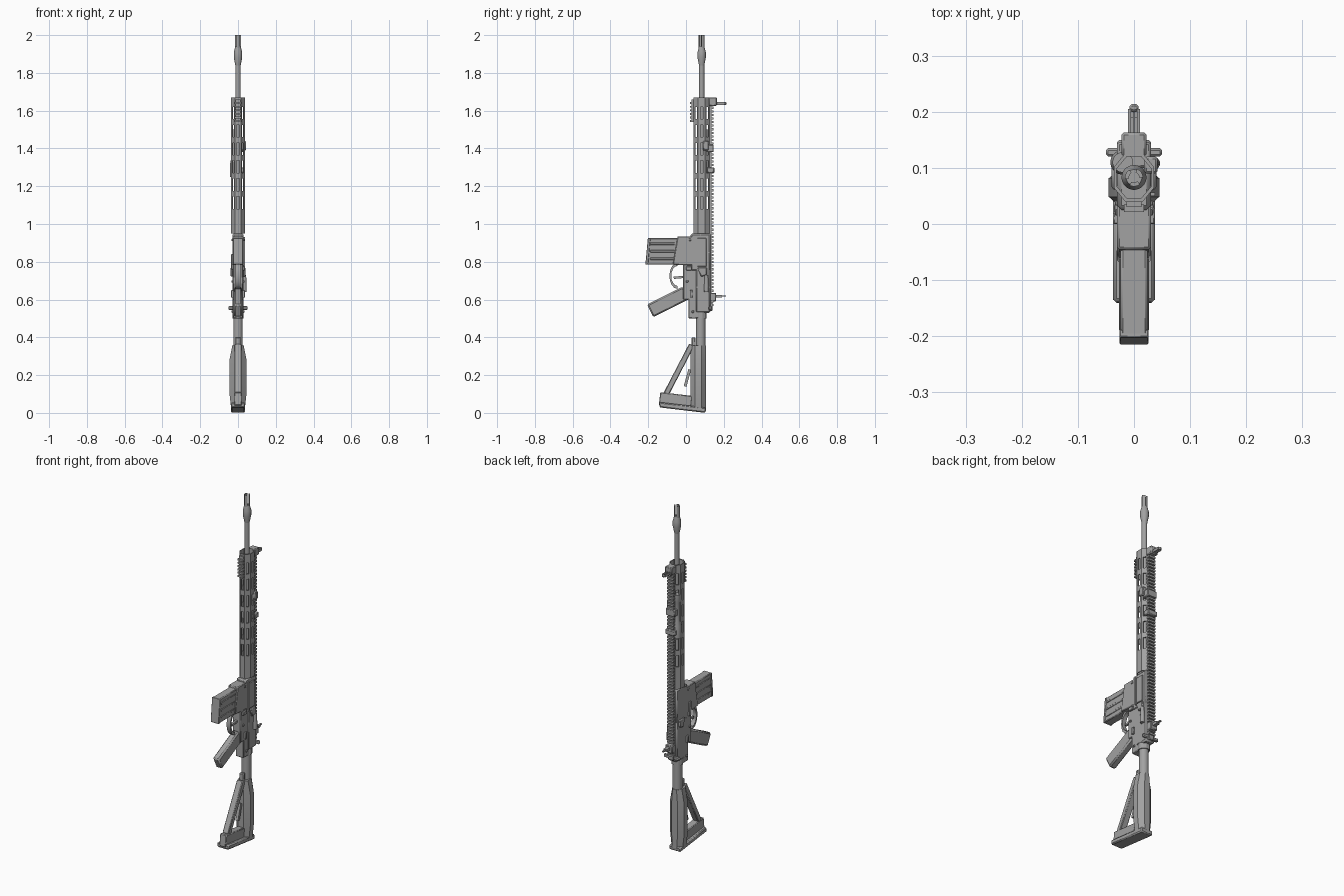
import bpy, bmesh, math
from mathutils import Matrix, Vector

default_cube = bpy.data.objects.get("Cube")
if default_cube:
    bpy.data.objects.remove(default_cube, do_unlink=True)

grey = bpy.data.materials.new("metal_grey")
grey.use_nodes = True
grey.diffuse_color = (0.36, 0.36, 0.36, 1)
for node in grey.node_tree.nodes:
    if node.type == 'BSDF_PRINCIPLED':
        node.inputs["Base Color"].default_value = grey.diffuse_color

BORE = 0.083          # depth of the barrel axis
BARREL = 0.014        # barrel radius
GUARD_BASE, GUARD_TIP = 0.95, 1.67
RAIL_BASE, RAIL_TOP = 0.12, 0.146
BODY = 0.03           # half width of the receiver
PITCH = 0.019         # spacing of rail teeth
parts = []


def finish(name, bm, bevel=0):
    """Turn a bmesh into an object with the grey material."""
    bmesh.ops.recalc_face_normals(bm, faces=bm.faces)
    mesh = bpy.data.meshes.new(name)
    bm.to_mesh(mesh)
    bm.free()
    mesh.materials.append(grey)
    part = bpy.data.objects.new(name, mesh)
    bpy.context.collection.objects.link(part)
    parts.append(part)
    if bevel:
        modifier = part.modifiers.new("bevel", 'BEVEL')
        modifier.width, modifier.segments = bevel, 1
        modifier.limit_method = 'ANGLE'
        modifier.angle_limit = math.radians(40)
    return part


def add_box(bm, low, high, turn=Matrix()):
    low, high = Vector(low), Vector(high)
    place = Matrix.Translation((low + high) / 2) @ Matrix.Diagonal((*(high - low), 1))
    bmesh.ops.create_cube(bm, size=1, matrix=turn @ place)


def slab(name, y, z, half, x=0, bevel=0, copies=1):
    """Box of a given half width, repeated upward at the rail pitch."""
    bm = bmesh.new()
    for k in range(copies):
        rise = k * PITCH
        add_box(bm, (x - half, y[0], z[0] + rise), (x + half, y[1], z[1] + rise))
    return finish(name, bm, bevel)


def loft(name, rings, wrap=False, bevel=0):
    """Skin a row of rings, either capped or closed on itself."""
    bm = bmesh.new()
    loops = [[bm.verts.new(point) for point in ring] for ring in rings]
    pairs = list(zip(loops, loops[1:]))
    if wrap:
        pairs.append((loops[-1], loops[0]))
    else:
        bm.faces.new(loops[0])
        bm.faces.new(loops[-1])
    for a, b in pairs:
        for i in range(len(a)):
            bm.faces.new((a[i - 1], a[i], b[i], b[i - 1]))
    return finish(name, bm, bevel)


def side_plate(name, outline, half, bevel=0):
    return loft(name, [[(x, y, z) for y, z in outline] for x in (-half, half)], bevel=bevel)


def bar(name, start, end, thick, half, bevel=0):
    """Straight member between two side-on points."""
    start, end = Vector(start), Vector(end)
    edge = (end - start).orthogonal().normalized() * thick / 2
    side_plate(name, [start - edge, end - edge, end + edge, start + edge], half, bevel)


def oval(z, rx, ry, sides, x=0, y=BORE):
    """Ring whose flat sides touch the given radii."""
    grow = 1 / math.cos(math.pi / sides)
    turns = [math.tau * (i + 0.5) / sides for i in range(sides)]
    return [(x + grow * rx * math.cos(t), y + grow * ry * math.sin(t), z) for t in turns]


def lathe(name, profile, x=0, y=BORE, sides=24):
    return loft(name, [oval(z, r, r, sides, x, y) for r, z in profile])


def band(centre, inner, outer, start, sweep, stretch=1):
    """Outline of a curved strip."""
    turns = [start + sweep * i / 8 for i in range(9)]
    path = [(outer, t) for t in turns] + [(inner, t) for t in reversed(turns)]
    return [(centre[0] + r * math.cos(t), centre[1] + r * math.sin(t) * stretch) for r, t in path]


# Barrel and pronged muzzle
lathe("barrel", [(BARREL, GUARD_BASE), (BARREL, 1.9)])
lathe("muzzle_collar", [(BARREL, 1.84), (0.022, 1.88), (0.022, 1.91), (BARREL, 1.94)])
for k in range(3):
    prong = band((0, BORE), 0.009, 0.016, math.tau * k / 3, math.pi / 2.5)
    loft("muzzle_prong", [[(x, y, z) for x, y in prong] for z in (1.93, 2)])

# Hollow eight-sided handguard
walls = [(0.036, 0.044), (0.031, 0.037)]
outer_low, inner_low = [oval(GUARD_BASE, *wall, 8) for wall in walls]
outer_high, inner_high = [oval(GUARD_TIP, *wall, 8) for wall in walls]
handguard = loft("handguard", [outer_low, outer_high, inner_high, inner_low], wrap=True)

# Slots through every side except the one under the top rail
bm = bmesh.new()
for i, corner in enumerate(outer_low):
    a, b = Vector(outer_low[i - 1]), Vector(corner)
    middle, along = (a + b) / 2, b - a
    if middle.y > BORE + BODY and abs(middle.x) < BARREL:
        continue
    turn = Matrix.Translation(middle) @ Matrix.Rotation(math.atan2(along.y, along.x), 4, 'Z')
    for k in range(6):
        foot = 0.13 + 0.095 * k
        add_box(bm, (-0.007, -0.009, foot), (0.007, 0.009, foot + 0.065), turn)
cutter = finish("slot_cutter", bm)
cutter.hide_render = True
cut = handguard.modifiers.new("slots", 'BOOLEAN')
cut.operation, cut.object, cut.solver = 'DIFFERENCE', cutter, 'EXACT'
bpy.context.view_layer.update()
slotted = handguard.evaluated_get(bpy.context.evaluated_depsgraph_get())
handguard.data = bpy.data.meshes.new_from_object(slotted)
handguard.modifiers.clear()
parts.remove(cutter)
bpy.data.objects.remove(cutter, do_unlink=True)

# Toothed rails
slab("top_rail", (RAIL_BASE, 0.136), (0.56, GUARD_TIP), 0.016)
slab("top_rail_teeth", (0.13, RAIL_TOP), (0.565, 0.576), 0.021, copies=58)
slab("lower_rail", (BODY, 0.045), (1.54, 1.66), 0.013)
slab("lower_rail_teeth", (0.021, 0.035), (1.54, 1.55), BODY * 0.6, copies=6)

# Lamp with clamps
lathe("lamp", [(0.022, 1.25), (0.022, 1.32), (0.015, 1.35), (0.015, 1.45), (0.018, 1.46), (0.018, 1.5)],
      x=-0.02, y=0.11)
slab("lamp_clamp", (0.1, RAIL_TOP), (1.38, 1.42), BODY, bevel=0.004)
slab("lamp_ring", (0.11, 0.15), (1.27, 1.3), BODY, bevel=0.004)
slab("clamp_pad", (0.09, RAIL_BASE), (1.39, 1.44), 0.012, x=BODY, bevel=0.004)

# Sights
slab("front_sight_base", (RAIL_BASE, 0.163), (1.625, GUARD_TIP), 0.022, bevel=0.004)
slab("front_sight_post", (RAIL_TOP, 0.2), (1.63, 1.64), 0.002)
slab("front_sight_hood", (0.2, 0.214), (1.63, 1.645), 0.008, bevel=0.004)
for side in (-1, 1):
    slab("front_sight_ear", (RAIL_TOP, 0.205), (1.63, 1.645), 0.003, x=side * 0.008)
slab("rear_sight_base", (RAIL_BASE, 0.16), (0.59, 0.635), 0.022, bevel=0.004)
slab("rear_sight_leaf", (RAIL_TOP, 0.19), (0.61, 0.625), 0.01)
slab("rear_sight_tip", (RAIL_TOP, 0.213), (0.615, 0.622), 0.005)

# Upper receiver and its fittings
slab("upper_receiver_front", (0.025, 0.13), (0.75, GUARD_BASE), BODY, bevel=0.008)
slab("upper_receiver_rear", (0.05, 0.13), (0.53, 0.8), BODY, bevel=0.008)
slab("ejection_port_cover", (0.06, 0.108), (0.775, 0.925), 0.005, x=BODY, bevel=0.002)
slab("port_hinge", (0.05, 0.056), (0.77, 0.93), 0.007, x=BODY)
side_plate("case_deflector", [(0.06, 0.77), (0.11, 0.77), (0.11, 0.73), (0.08, 0.72)], 0.04, 0.004)
lathe("forward_assist", [(0.012, 0.64), (0.012, 0.67), (0.009, 0.73)], x=0.034, y=0.108, sides=12)
slab("charging_handle", (RAIL_BASE, 0.135), (0.545, 0.565), 0.05, bevel=0.004)
slab("charging_handle_stem", (RAIL_BASE, 0.14), (0.54, 0.6), 0.018, bevel=0.004)

# Lower receiver, magazine well and trigger
slab("lower_receiver_rear", (0.013, 0.07), (0.5, 0.8), 0.026, bevel=0.004)
slab("lower_receiver_front", (-0.015, 0.05), (0.6, 0.8), 0.026, bevel=0.004)
side_plate("magazine_well", [(-0.045, 0.935), (0.04, 0.935), (0.04, 0.78), (-0.07, 0.785)], BODY, 0.004)
side_plate("trigger_guard", band((-0.045, 0.725), 0.033, 0.043, math.pi / 2, math.pi, 1.6), 0.012)
bar("trigger", (-0.01, 0.72), (-0.065, 0.715), 0.012, 0.006)
for side in (-1, 1):
    slab("selector_lever", (0.02, 0.035), (0.61, 0.65), 0.006, x=side * BODY, bevel=0.002)
    for y, z in ((BODY, 0.53), (0, 0.69), (0.015, 0.91)):
        slab("receiver_pin", (y, y + 0.012), (z, z + 0.012), 0.004, x=side * BODY, bevel=0.002)
slab("magazine_button", (0, BODY), (0.755, 0.775), 0.007, x=BODY, bevel=0.002)
slab("bolt_catch", (0, 0.02), (0.76, 0.84), 0.007, x=-BODY, bevel=0.002)

# Magazine
side_plate("magazine", [(-0.2, 0.925), (-0.04, 0.925), (-0.04, 0.785), (-0.21, 0.785)], 0.024, 0.004)
bar("magazine_floor", (-0.195, 0.925), (-0.208, 0.785), 0.014, 0.026, 0.002)
for z in (0.81, 0.85, 0.89):
    slab("magazine_rib", (-0.19, -0.06), (z, z + 0.012), 0.027, bevel=0.002)

# Grip
bar("grip", (-0.19, 0.54), (0, 0.635), 0.075, 0.021, 0.008)

# Buffer tube and stock
lathe("buffer_tube", [(0.025, 0.3), (0.025, 0.53)], y=0.078)
lathe("lock_nut", [(BODY, 0.5), (BODY, 0.535)], y=0.078, sides=12)
loft("stock_body", [oval(z, width, 0.04, 8, y=0.065)
                    for width, z in ((0.036, 0.02), (0.045, 0.1), (0.045, 0.28), (BODY, 0.358))])
bar("stock_strut", (0.03, 0.36), (-0.105, 0.1), 0.03, 0.019, 0.004)
bar("stock_foot", (-0.14, 0.075), (BODY, 0.055), 0.07, 0.021, 0.004)
bar("stock_brace", (0.02, 0.23), (-0.005, 0.14), 0.015, 0.008)
slab("stock_lever", (BODY, 0.05), (0.33, 0.4), BARREL, bevel=0.004)
bar("butt_pad", (-0.14, 0.043), (0.105, 0.014), 0.028, 0.037, 0.006)

# Shading
bpy.ops.object.select_all(action='DESELECT')
for part in parts:
    part.select_set(True)
bpy.context.view_layer.objects.active = handguard
bpy.ops.object.shade_smooth_by_angle(angle=math.radians(30))
